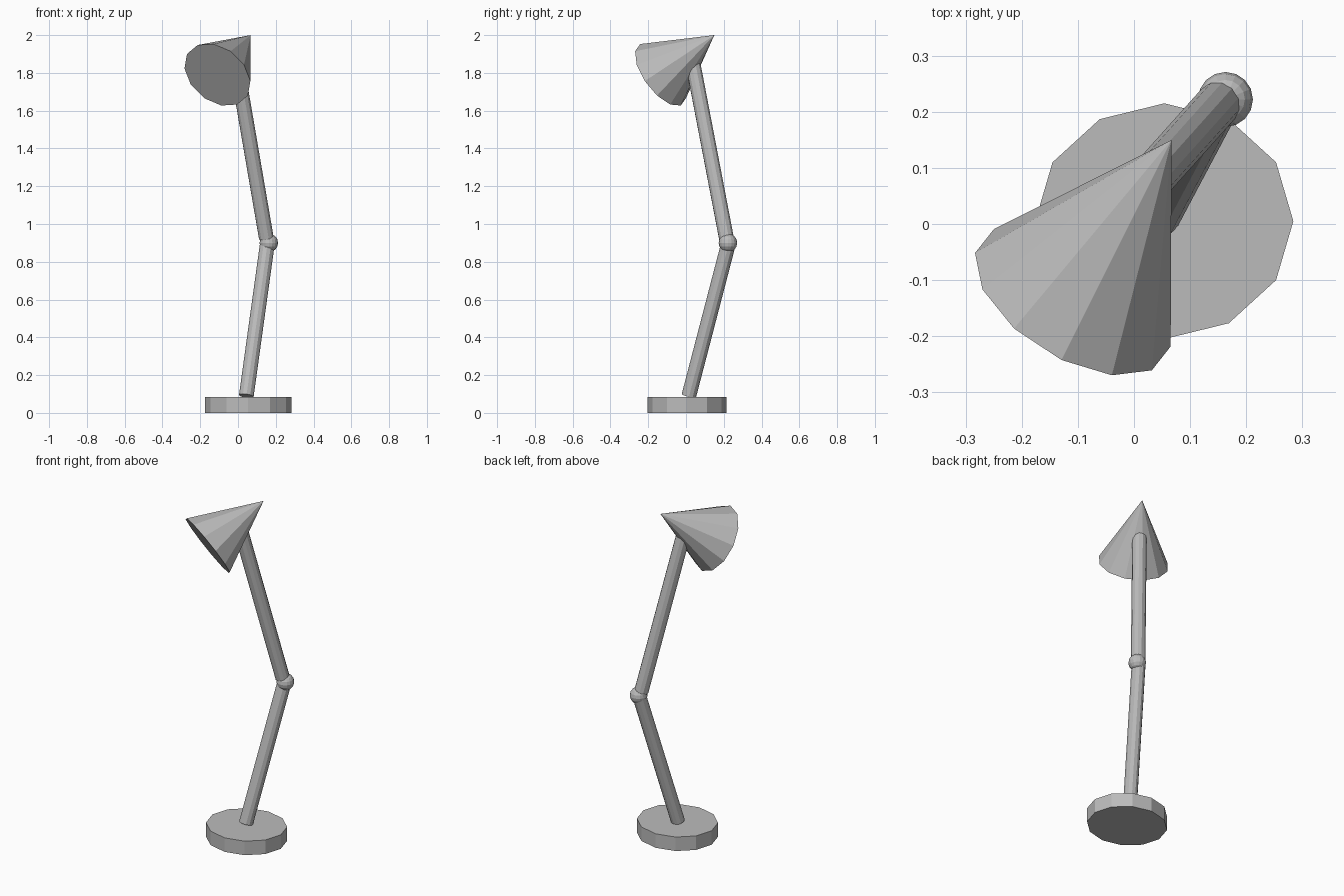
import bpy
import math
from mathutils import Vector, Matrix

cube = bpy.data.objects.get("Cube")
if cube:
    bpy.data.objects.remove(cube, do_unlink=True)

# One plain grey for the whole lamp
GREY = (0.5, 0.5, 0.5, 1.0)
grey = bpy.data.materials.new("plain grey")
grey.use_nodes = True
grey.diffuse_color = GREY
grey.node_tree.nodes["Principled BSDF"].inputs["Base Color"].default_value = GREY


def finish(name):
    obj = bpy.context.object
    obj.name = name
    obj.data.name = name
    obj.data.materials.append(grey)
    return obj


def frame(origin, axis):
    """Matrix whose local z follows axis and whose local x stays level."""
    w = axis.normalized()
    u = w.cross(Vector((0, 0, 1))).normalized()
    v = w.cross(u)
    return Matrix.Translation(origin) @ Matrix((u, v, w)).transposed().to_4x4()


def rod(name, start, end, radius, sides=12):
    start, end = Vector(start), Vector(end)
    bpy.ops.mesh.primitive_cylinder_add(vertices=sides, radius=radius,
                                        depth=(end - start).length)
    obj = finish(name)
    obj.matrix_world = frame((start + end) / 2, end - start)
    return obj


# Foot: slightly oval twelve-sided disc with a corner on the x axis
bpy.ops.mesh.primitive_cylinder_add(vertices=12, radius=1, depth=0.085,
                                    location=(0.054, 0.005, 0.0425))
foot = finish("foot")
foot.scale = (0.23, 0.21, 1)

# Arms and the elbow between them
rod("lower_arm", (0.044, 0.015, 0.09), (0.156, 0.226, 0.9), 0.039)
rod("upper_arm", (0.15, 0.214, 0.925), (-0.012, 0.033, 1.87), 0.04)
bpy.ops.mesh.primitive_uv_sphere_add(segments=16, ring_count=8, radius=0.049,
                                     location=(0.163, 0.222, 0.9))
finish("elbow_joint")

# Shade: closed cone from its tip down to the rim
tip = Vector((0.067, 0.15, 2.0))
rim = Vector((-0.109, -0.135, 1.79))
bpy.ops.mesh.primitive_cone_add(vertices=12, radius1=0.196, radius2=0,
                                depth=(tip - rim).length)
shade = finish("shade")
phase = Matrix.Rotation(math.radians(11.5), 4, "Z")
shade.matrix_world = frame((tip + rim) / 2, tip - rim) @ phase
